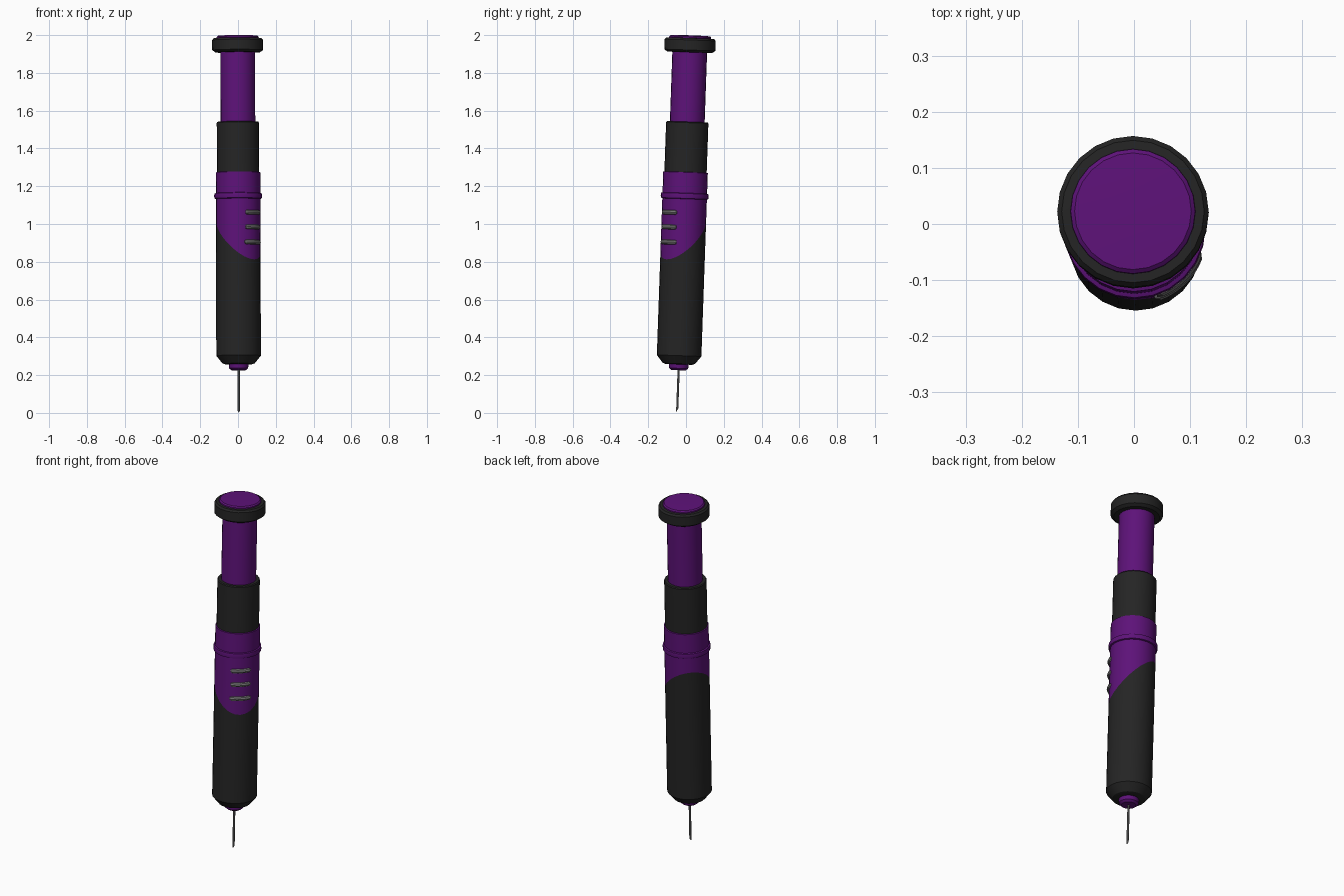
import bpy, bmesh, math
from mathutils import Matrix, Vector

if "Cube" in bpy.data.objects:
    bpy.data.objects.remove(bpy.data.objects["Cube"])

SIDES = 24
# the whole tool leans about two degrees towards the back
TILT = (Matrix.Translation((0.004, -0.047, 0))
        @ Matrix.Rotation(math.radians(-2.0), 4, 'X')
        @ Matrix.Rotation(math.radians(-0.17), 4, 'Y'))


def material(name, rgb):
    m = bpy.data.materials.new(name)
    m.diffuse_color = (*rgb, 1)
    m.use_nodes = True
    m.node_tree.nodes["Principled BSDF"].inputs["Base Color"].default_value = m.diffuse_color
    return m


purple = material("purple plastic", (0.11, 0.006, 0.19))
black = material("black rubber", (0.018, 0.018, 0.018))
steel = material("grey metal", (0.17, 0.17, 0.17))


def finish(name, bm, mats):
    bmesh.ops.recalc_face_normals(bm, faces=bm.faces)
    me = bpy.data.meshes.new(name)
    bm.to_mesh(me)
    bm.free()
    for m in mats:
        me.materials.append(m)
    me.shade_smooth()
    me.set_sharp_from_angle(angle=math.radians(28))
    ob = bpy.data.objects.new(name, me)
    ob.matrix_world = TILT
    bpy.context.collection.objects.link(ob)
    return ob


def lathe(profile, sides=SIDES):
    """Closed solid of revolution from (radius, height) points."""
    bm = bmesh.new()
    rings = [[bm.verts.new((r * math.cos(2 * math.pi * i / sides),
                            r * math.sin(2 * math.pi * i / sides), z))
              for i in range(sides)] for r, z in profile]
    for a, b in zip(rings, rings[1:]):
        for i in range(sides):
            j = (i + 1) % sides
            bm.faces.new((a[i], a[j], b[j], b[i]))
    bm.faces.new(rings[0])
    bm.faces.new(rings[-1])
    return bm


# needle with a slanted tip
bm = lathe([(0.006, 0.0), (0.006, 0.04), (0.006, 0.24)], 10)
for v in bm.verts:
    if v.co.z < 0.01:
        v.co.z = 0.002 + (v.co.y + 0.006) * 2
finish("needle", bm, [steel])

# nozzle under the barrel
finish("nozzle", lathe([(0.038, 0.226), (0.05, 0.236), (0.052, 0.252), (0.052, 0.27)]), [purple])

# barrel, split by a slanted plane into black grip and purple shell
bm = lathe([(0.07, 0.257), (0.085, 0.262), (0.118, 0.303), (0.118, 1.274), (0.108, 1.277)])
low = Vector((1, -1, 0)).normalized()
normal = (Vector((0, 0, 1)) + low * (0.12 / 0.118)).normalized()
point = Vector((0, 0, 0.93))
bmesh.ops.bisect_plane(bm, geom=bm.verts[:] + bm.edges[:] + bm.faces[:],
                       plane_co=point, plane_no=normal)
for f in bm.faces:
    f.material_index = 1 if (f.calc_center_median() - point).dot(normal) > 0 else 0
finish("barrel", bm, [black, purple])

# raised ring round the purple shell
finish("barrel_ring", lathe([(0.115, 1.132), (0.125, 1.136), (0.127, 1.149),
                             (0.125, 1.162), (0.115, 1.166)]), [purple])

# upper sleeve, plunger, end cap and button
finish("upper_sleeve", lathe([(0.112, 1.26), (0.112, 1.537), (0.108, 1.542), (0.09, 1.542)]), [black])
finish("plunger", lathe([(0.092, 1.52), (0.092, 1.93)]), [purple])
finish("end_cap", lathe([(0.09, 1.91), (0.118, 1.91), (0.135, 1.922),
                         (0.135, 1.975), (0.127, 1.985), (0.1, 1.986)]), [black])
finish("cap_button", lathe([(0.112, 1.975), (0.111, 1.992), (0.104, 1.998), (0.05, 2.0)]), [purple])

# three curved grip bars on the purple shell
for n, z in enumerate((1.06, 0.982, 0.902)):
    bm = bmesh.new()
    half = math.radians(26 if n < 2 else 28)
    rings = []
    for i in range(13):
        t = i / 12 * 2 - 1
        ang = math.radians(-45) + t * half
        size = 0.013 if abs(t) < 0.95 else 0.008
        rings.append([bm.verts.new(((0.116 + size * math.cos(k * math.pi / 4)) * math.cos(ang),
                                    (0.116 + size * math.cos(k * math.pi / 4)) * math.sin(ang),
                                    z + size * math.sin(k * math.pi / 4))) for k in range(8)])
    for a, b in zip(rings, rings[1:]):
        for k in range(8):
            bm.faces.new((a[k], a[(k + 1) % 8], b[(k + 1) % 8], b[k]))
    bm.faces.new(rings[0])
    bm.faces.new(rings[-1])
    finish(f"grip_bar_{n + 1}", bm, [steel])
